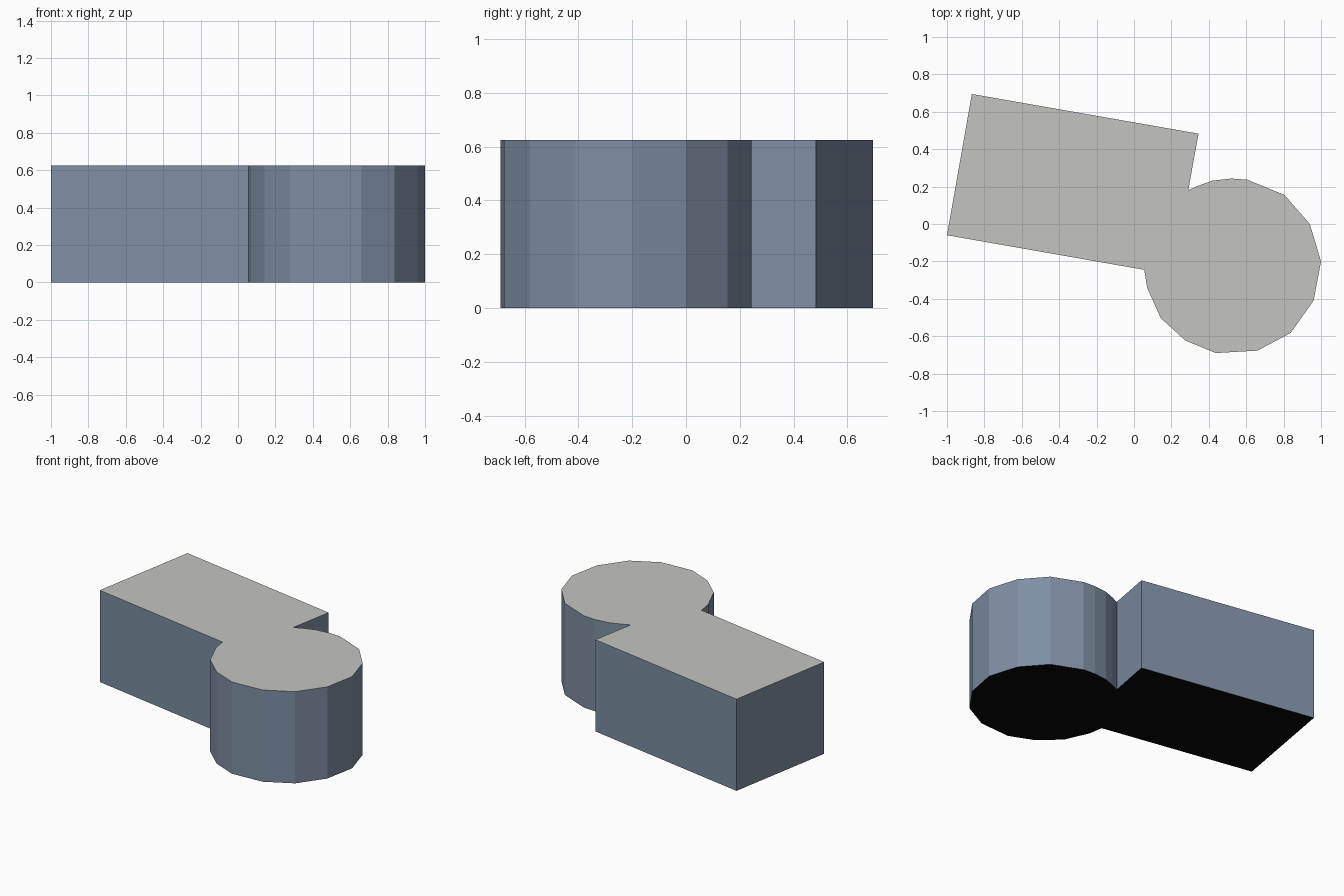
import bpy, bmesh

if "Cube" in bpy.data.objects:
    bpy.data.objects.remove(bpy.data.objects["Cube"])

HEIGHT = 0.625


def material(name, rgb):
    m = bpy.data.materials.new(name)
    m.diffuse_color = (*rgb, 1.0)
    m.use_nodes = True
    m.node_tree.nodes["Principled BSDF"].inputs["Base Color"].default_value = m.diffuse_color
    return m


# Footprint: tilted rectangular wing joined to a many-sided round tower
wing = [(0.345, 0.483), (-0.867, 0.695), (-1.0, -0.06), (0.055, -0.245)]
tower = [(0.07, -0.34), (0.143, -0.503), (0.275, -0.623), (0.437, -0.69),
         (0.66, -0.677), (0.838, -0.582), (0.96, -0.41), (1.0, -0.2),
         (0.94, 0.0), (0.805, 0.155), (0.605, 0.237), (0.52, 0.243),
         (0.42, 0.232), (0.345, 0.205), (0.29, 0.18)]

# Extrude the footprint to full height
bm = bmesh.new()
base = bm.faces.new([bm.verts.new((x, y, 0)) for x, y in wing + tower])
ext = bmesh.ops.extrude_face_region(bm, geom=[base], use_keep_orig=True)
top_verts = [g for g in ext["geom"] if isinstance(g, bmesh.types.BMVert)]
bmesh.ops.translate(bm, verts=top_verts, vec=(0, 0, HEIGHT))
bmesh.ops.recalc_face_normals(bm, faces=bm.faces)

# Walls, flat roof and dark underside, chosen by face direction
bm.normal_update()
for f in bm.faces:
    f.material_index = 1 if f.normal.z > 0.5 else 2 if f.normal.z < -0.5 else 0

mesh = bpy.data.meshes.new("building")
bm.to_mesh(mesh)
bm.free()
mesh.materials.append(material("blue grey wall", (0.21, 0.275, 0.37)))
mesh.materials.append(material("light grey roof", (0.55, 0.56, 0.53)))
mesh.materials.append(material("black underside", (0.002, 0.002, 0.002)))
bpy.context.collection.objects.link(bpy.data.objects.new("building", mesh))
